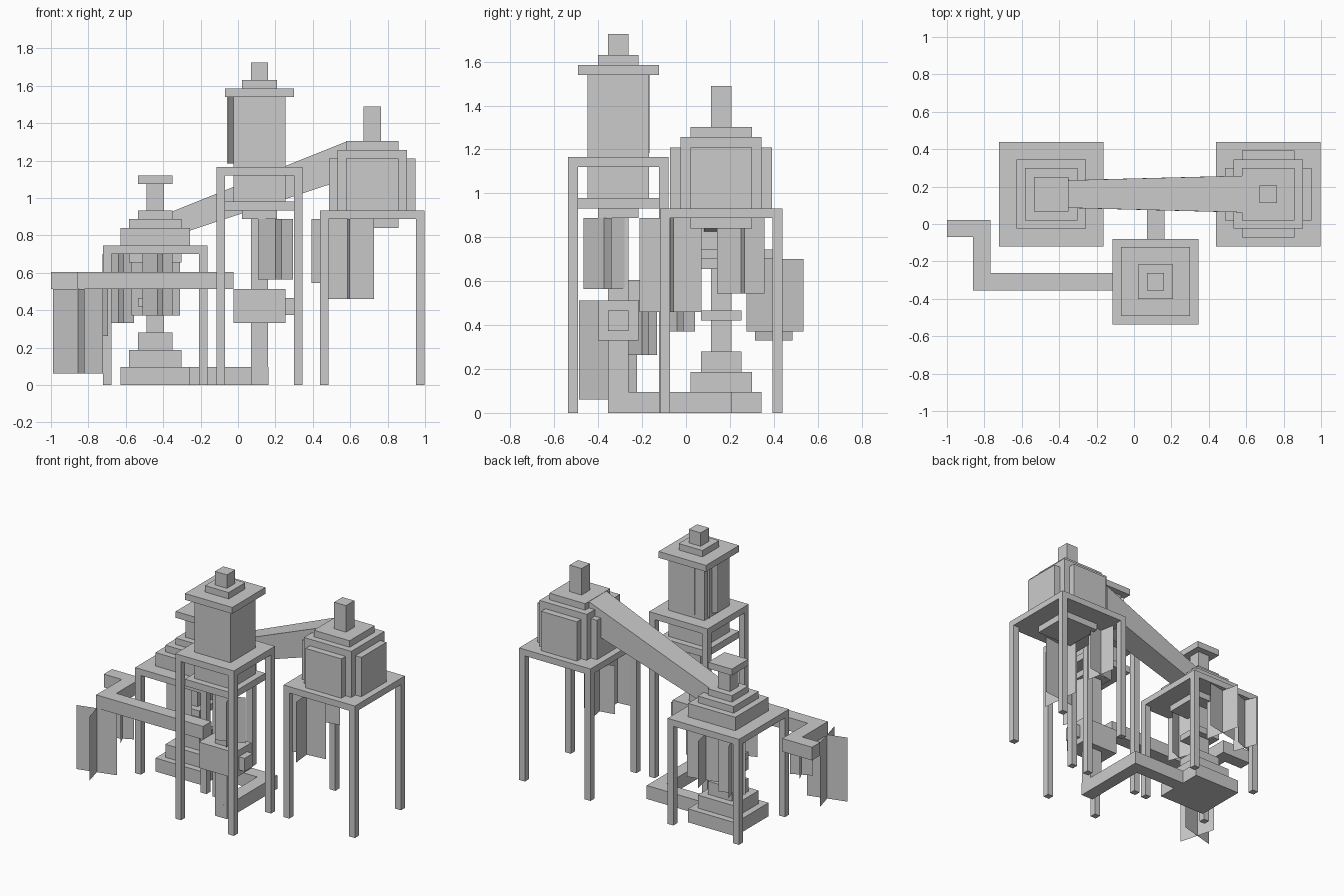
import bpy, math

def mesh(name, verts, faces):
    me = bpy.data.meshes.new(name)
    me.from_pydata(verts, [], faces)
    ob = bpy.data.objects.new(name, me)
    bpy.context.collection.objects.link(ob)
    return ob

BOX = [(0, 2, 3, 1), (4, 5, 7, 6), (0, 1, 5, 4), (2, 6, 7, 3), (0, 4, 6, 2), (1, 3, 7, 5)]

def box(name, x0, x1, y0, y1, z0, z1):
    return mesh(name, [(x, y, z) for z in (z0, z1) for y in (y0, y1) for x in (x0, x1)], BOX)

def block(name, c, w, z0, z1, d=None):
    d = d or w
    return box(name, c[0] - w / 2, c[0] + w / 2, c[1] - d / 2, c[1] + d / 2, z0, z1)

def table(name, c, w, top, t=0.045):
    block(name + "_top", c, w, top - t, top)
    o = (w - t) / 2
    for sx in (-1, 1):
        for sy in (-1, 1):
            block(name + "_leg", (c[0] + sx * o, c[1] + sy * o), t, 0, top - t)

def hanging(name, x, y, w, z0, z1, deg):
    # two crossed upright sheets
    v, f = [], []
    for k in (0, 90):
        a = math.radians(deg + k)
        dx, dy = math.cos(a) * w / 2, math.sin(a) * w / 2
        n = len(v)
        v += [(x - dx, y - dy, z0), (x + dx, y + dy, z0), (x + dx, y + dy, z1), (x - dx, y - dy, z1)]
        f.append((n, n + 1, n + 2, n + 3))
    return mesh(name, v, f)

A, B, C = (-0.442, 0.16), (0.115, -0.308), (0.718, 0.16)

# low left tower
table("left_table", A, 0.558, 0.745)
for name, w, z0, z1 in (
        ("left_base", 0.37, 0, 0.095), ("left_base_step", 0.28, 0.095, 0.187),
        ("left_base_neck", 0.185, 0.187, 0.28), ("left_lower_post", 0.093, 0.28, 0.655),
        ("left_post_collar", 0.185, 0.42, 0.466), ("left_under_plate", 0.28, 0.655, 0.70),
        ("left_roof_low", 0.37, 0.745, 0.84), ("left_roof_mid", 0.28, 0.84, 0.887),
        ("left_roof_high", 0.185, 0.887, 0.932), ("left_finial_post", 0.093, 0.932, 1.075),
        ("left_finial_cap", 0.185, 1.075, 1.12)):
    block(name, A, w, z0, z1)

# tall front tower
table("front_table", B, 0.458, 1.165)
for name, w, z0, z1 in (
        ("front_lower_post", 0.093, 0, 0.887), ("front_under_plate", 0.185, 0.887, 0.932),
        ("front_shelf", 0.37, 0.932, 0.98), ("front_column_lower", 0.28, 0.98, 1.12),
        ("front_column", 0.28, 1.165, 1.54), ("front_cap", 0.37, 1.54, 1.585),
        ("front_cap_step", 0.185, 1.585, 1.63), ("front_chimney", 0.093, 1.63, 1.725)):
    block(name, B, w, z0, z1)
block("post_box", B, 0.28, 0.33, 0.512, 0.185)
box("post_box_spout", 0.255, 0.30, -0.355, -0.262, 0.373, 0.466)

# right tower with side panels
table("right_table", C, 0.558, 0.932)
for name, w, z0, z1 in (
        ("right_under_plate", 0.28, 0.84, 0.887), ("right_body", 0.37, 0.932, 1.257),
        ("right_roof", 0.28, 1.257, 1.303), ("right_chimney", 0.093, 1.303, 1.49)):
    block(name, C, w, z0, z1)
for sx, sy in ((1, 0), (-1, 0), (0, 1), (0, -1)):
    block("right_side_panel", (C[0] + sx * 0.2085, C[1] + sy * 0.2085),
          0.047 if sx else 0.28, 0.932, 1.21, 0.28 if sx else 0.047)

# sloping tapered chute between left and right towers
ends = [(-0.42, 0.90, -0.44, 0.765, 0.072), (0.583, 1.303, 0.56, 1.095, 0.098)]
mesh("sloping_chute",
     [(ends[i][2 * k], A[1] + s * ends[i][4], ends[i][2 * k + 1])
      for k in (1, 0) for s in (-1, 1) for i in (0, 1)], BOX)

# ground channel
box("ground_channel_long", -0.257, 0.162, 0.114, 0.207, 0, 0.095)
box("ground_channel_cross", 0.07, 0.162, -0.355, 0.114, 0, 0.095)

# raised channel with two bends
box("raised_channel_long", -0.86, -0.025, -0.355, -0.262, 0.512, 0.605)
box("raised_channel_cross", -0.86, -0.767, -0.262, 0.022, 0.512, 0.605)
box("raised_channel_end", -1.0, -0.86, -0.07, 0.022, 0.512, 0.605)

# hanging sheets
for x, y, w, z0, z1, deg in (
        (-0.855, -0.355, 0.275, 0.06, 0.512, 15),
        (-0.762, -0.20, 0.15, 0.263, 0.512, 25),
        (0.585, -0.07, 0.285, 0.46, 0.887, 6),
        (0.50, 0.25, 0.22, 0.545, 0.887, 10),
        (0.20, -0.373, 0.20, 0.565, 0.887, 20),
        (-0.44, 0.405, 0.265, 0.37, 0.70, 12),
        (-0.64, 0.40, 0.18, 0.33, 0.70, 20),
        (-0.43, -0.04, 0.17, 0.37, 0.70, 20),
        (0.0, -0.225, 0.155, 1.185, 1.54, 50)):
    hanging("hanging_sheets", x, y, w, z0, z1, deg)
